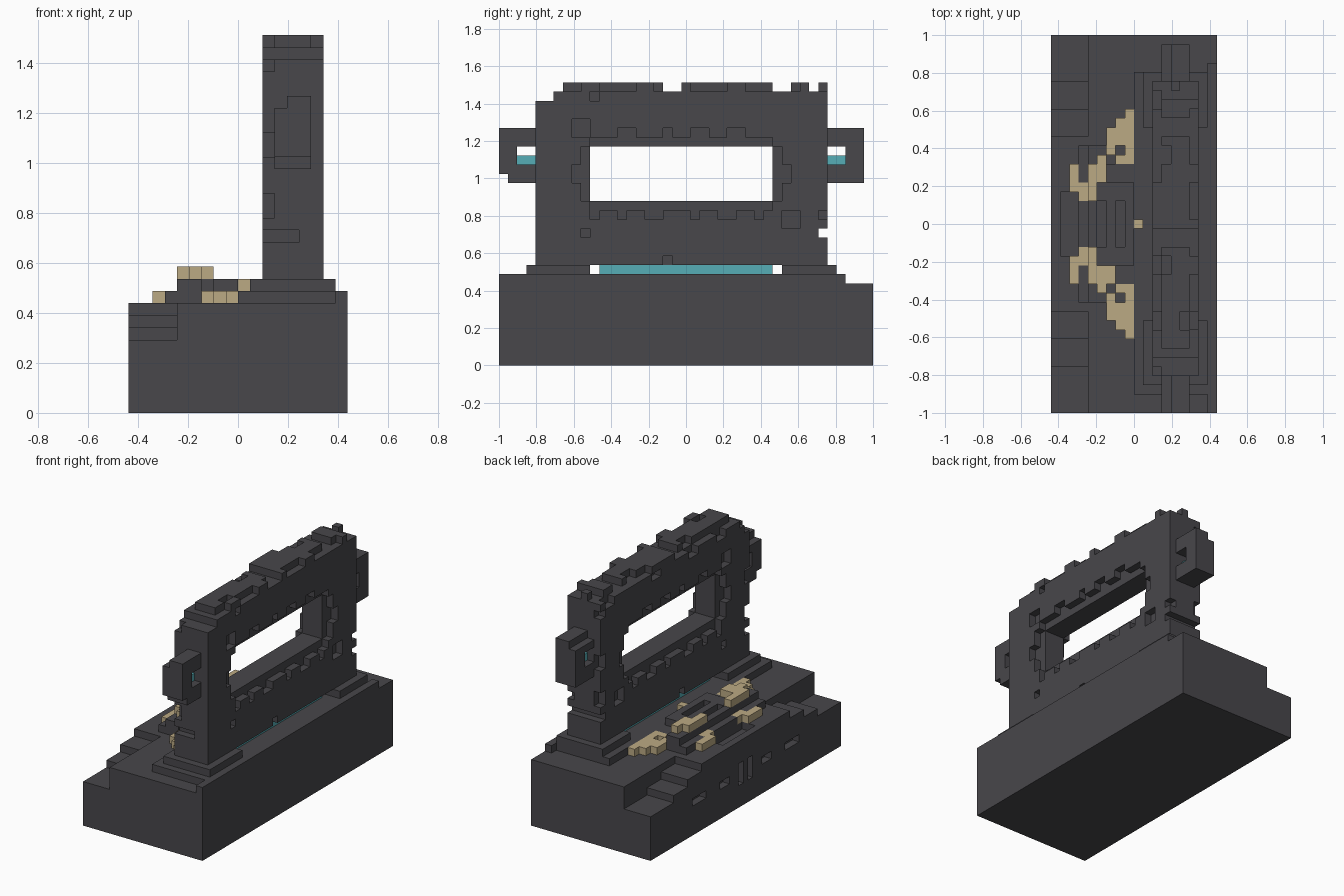
import bpy, bmesh, random
from mathutils import Vector

if "Cube" in bpy.data.objects:
    bpy.data.objects.remove(bpy.data.objects["Cube"])
random.seed(4)
U = 2 / 41                      # edge of one block
NX, NY = 18, 41                 # footprint in blocks
cells = {}                      # block position -> part name


def fill(part, x, y, z):
    """Fill a box of blocks; each range is (start, end)."""
    for i in range(*x):
        for j in range(*y):
            for k in range(*z):
                cells[i, j, k] = part


def carve(x, y, z):
    for i in range(*x):
        for j in range(*y):
            for k in range(*z):
                cells.pop((i, j, k), None)


def both(y):
    """The range and its mirror across the middle."""
    return [y, (NY - y[1], NY - y[0])]


def material(name, color):
    m = bpy.data.materials.new(name)
    m.use_nodes = True
    m.diffuse_color = (*color, 1)
    m.node_tree.nodes["Principled BSDF"].inputs["Base Color"].default_value = (*color, 1)
    return m


stone = material("dark stone", (0.065, 0.063, 0.07))
sand = material("sand", (0.50, 0.40, 0.23))
teal = material("teal glow", (0.093, 0.42, 0.47))

# Base block with corner stairs, raised back rim and niches
fill("base", (0, NX), (0, NY), (0, 9))
fill("base", (17, 18), (0, 38), (9, 10))
for end, top in ((11, 8), (8, 7), (5, 6)):
    for y in both((0, end)):
        carve((0, 4), y, (top, 9))
carve((1, 3), (17, 24), (8, 9))
for y in both((9, 12)) + both((15, 17)):
    carve((0, 1), y, (4, 5))
for y in both((19, 20)):
    carve((0, 1), y, (3, 6))

# Plinth under the wall, with two footings
fill("plinth", (9, 17), (2, 37), (9, 10))
for y in ((3, 10), (31, 37)):
    fill("plinth", (10, 17), y, (10, 11))

# Low dais in front of the wall
fill("dais", (3, 6), (12, 29), (9, 10))
fill("dais", (6, 9), (14, 27), (9, 10))
fill("dais", (4, 6), (12, 29), (10, 11))
fill("dais", (6, 9), (16, 25), (10, 11))
for x in (5, 7):
    carve((x, x + 1), (18, 23), (10, 11))

# Wall standing on a glowing strip
fill("wall", (11, 16), (4, 36), (11, 31))
fill("glow_strip", (12, 15), (11, 30), (10, 11))

# Window opening with a recessed, notched frame on both faces
carve((11, 16), (10, 30), (18, 24))
for x in ((11, 12), (15, 16)):
    carve(x, (10, 30), (17, 25))
    for y in ((9, 10), (30, 31)):
        carve(x, y, (18, 24))
    for y in ((13, 15), (18, 19), (21, 23), (25, 27)):
        carve(x, y, (25, 26))
    for y in ((10, 11), (13, 14), (16, 18), (21, 22), (24, 26), (28, 29)):
        carve(x, y, (16, 17))
    for y in ((8, 9), (31, 32)):
        carve(x, y, (20, 22))
    carve(x, (8, 10), (25, 27))
    carve(x, (31, 33), (15, 17))
    carve(x, (9, 10), (14, 15))
    carve(x, (18, 19), (11, 12))

# Worn top: sloped front end, gaps and missing blocks along the edges
carve((11, 16), (4, 6), (29, 31))
carve((11, 16), (6, 7), (30, 31))
for y in ((18, 20), (30, 32), (34, 35)):
    carve((11, 16), y, (30, 31))
for x, chance in ((11, 0.55), (12, 0.3), (14, 0.25), (15, 0.5)):
    for j in range(7, 36, 2):
        if random.random() < chance:
            carve((x, x + 1), (j, j + 2), (30, 31))
for j in (9, 15, 23, 33):
    carve((11, 12), (j, j + 2), (29, 30))
carve((15, 16), (10, 11), (29, 30))

# Chipped pillar edges on the stair side, and a notch at the far end
for y in ((4, 5), (35, 36)):
    for z in ((14, 15), (16, 18), (21, 23), (28, 29)):
        carve((11, 12), y, z)
carve((11, 14), (4, 5), (14, 15))
carve((11, 16), (35, 36), (14, 15))
carve((15, 16), (35, 36), (16, 17))

# Side brackets, each a loop around a glowing bar
for part, y, hole in (("front_bracket", (0, 4), (2, 4)), ("back_bracket", (36, 40), (36, 38))):
    fill(part, (12, 15), y, (20, 26))
    carve((12, 15), hole, (22, 24))
    carve((12, 13), y, (25, 26))
    fill("glow_bars", (13, 14), hole, (22, 23))
carve((12, 15), (0, 1), (20, 21))

# Sand heaps: outer low ones, inner ones with a raised step
for ys in (lambda y: both(y)[1], lambda y: both(y)[0]):
    fill("sand_heaps", (8, 9), ys((8, 14)), (9, 10))
    fill("sand_heaps", (7, 8), ys((9, 12)), (9, 10))
    fill("sand_heaps", (7, 8), ys((13, 14)), (9, 10))
    fill("sand_heaps", (6, 7), ys((10, 13)), (9, 10))
    fill("sand_heaps", (2, 3), ys((14, 17)), (9, 10))
    fill("sand_heaps", (3, 4), ys((16, 18)), (9, 10))
    fill("sand_heaps", (4, 5), ys((14, 18)), (11, 12))
    fill("sand_heaps", (5, 6), ys((13, 16)), (11, 12))
fill("sand_heaps", (6, 7), (14, 16), (11, 12))
fill("dais", (6, 7), (14, 16), (10, 11))
fill("sand_heaps", (9, 10), (20, 21), (10, 11))

# Turn each part into a clean shell of its exposed faces
colors = {"sand_heaps": sand, "glow_strip": teal, "glow_bars": teal}
for part in sorted(set(cells.values())):
    bm = bmesh.new()
    for pos, owner in cells.items():
        if owner != part:
            continue
        for axis in range(3):
            for side in (0, 1):
                near = list(pos)
                near[axis] += 2 * side - 1
                if tuple(near) in cells:
                    continue
                a, b = (axis + 1) % 3, (axis + 2) % 3
                ring = []
                for da, db in ((0, 0), (1, 0), (1, 1), (0, 1)):
                    p = Vector(pos)
                    p[axis] += side
                    p[a] += da
                    p[b] += db
                    p -= Vector((NX / 2, NY / 2, 0))
                    ring.append(bm.verts.new(p * U))
                bm.faces.new(ring if side else ring[::-1])
    bmesh.ops.remove_doubles(bm, verts=bm.verts, dist=U / 10)
    bmesh.ops.dissolve_limit(bm, angle_limit=0.01, verts=bm.verts, edges=bm.edges)
    mesh = bpy.data.meshes.new(part)
    bm.to_mesh(mesh)
    bm.free()
    mesh.materials.append(colors.get(part, stone))
    bpy.context.collection.objects.link(bpy.data.objects.new(part, mesh))
